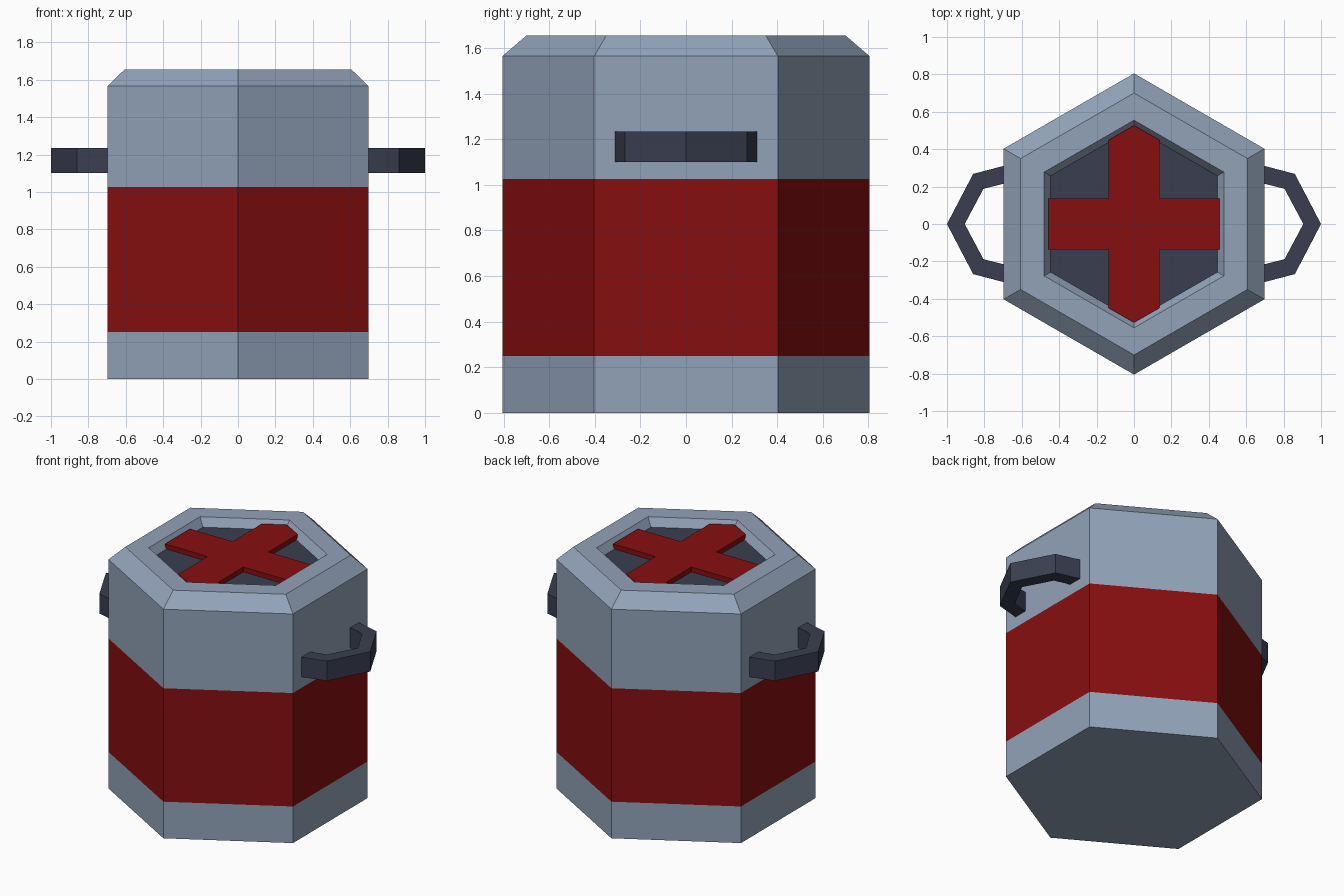
import bpy, bmesh, math

if "Cube" in bpy.data.objects:
    bpy.data.objects.remove(bpy.data.objects["Cube"])


def material(name, rgb):
    m = bpy.data.materials.new(name)
    m.diffuse_color = (*rgb, 1)
    m.use_nodes = True
    m.node_tree.nodes["Principled BSDF"].inputs["Base Color"].default_value = m.diffuse_color
    return m


GREY = material("blue_grey", (0.29, 0.365, 0.485))
RED = material("deep_red", (0.24, 0.0045, 0.005))
DARK = material("dark_slate", (0.041, 0.049, 0.08))


def finish(bm, name, mats):
    bmesh.ops.recalc_face_normals(bm, faces=bm.faces)
    me = bpy.data.meshes.new(name)
    bm.to_mesh(me)
    bm.free()
    for m in mats:
        me.materials.append(m)
    ob = bpy.data.objects.new(name, me)
    bpy.context.collection.objects.link(ob)
    return ob


def prism(name, outline, z0, z1, mat):
    """Extrude a flat outline from z0 up to z1."""
    bm = bmesh.new()
    face = bm.faces.new([bm.verts.new((x, y, z0)) for x, y in outline])
    ext = bmesh.ops.extrude_face_region(bm, geom=[face], use_keep_orig=True)
    for v in ext["geom"]:
        if isinstance(v, bmesh.types.BMVert):
            v.co.z = z1
    return finish(bm, name, [mat])


# Canister body: hexagonal rings (radius, height, material of the band above)
rings = [(0.805, 0, 0), (0.805, 0.25, 1), (0.805, 1.025, 0), (0.805, 1.565, 0),
         (0.70, 1.655, 0), (0.555, 1.655, 0), (0.515, 1.60, 2)]
bm = bmesh.new()
loops = []
for r, z, _ in rings:
    loops.append([bm.verts.new((r * math.cos(math.radians(30 + 60 * i)),
                                r * math.sin(math.radians(30 + 60 * i)), z))
                  for i in range(6)])
for k in range(len(rings) - 1):
    a, b = loops[k], loops[k + 1]
    for i in range(6):
        j = (i + 1) % 6
        bm.faces.new((a[i], a[j], b[j], b[i])).material_index = rings[k][2]
bm.faces.new(loops[0][::-1])
bm.faces.new(loops[-1]).material_index = rings[-1][2]
finish(bm, "canister_body", [GREY, RED, DARK])

# Raised cross on the lid, with pointed ends following the hexagon
w, ex, ey, tip = 0.135, 0.457, 0.45, 0.527
quarter = [(ex, w), (w, w), (w, ey)]
cross = (quarter + [(0, tip)] + [(-x, y) for x, y in quarter[::-1]]
         + [(-x, -y) for x, y in quarter] + [(0, -tip)]
         + [(x, -y) for x, y in quarter[::-1]])
prism("lid_cross", cross, 1.595, 1.633, RED)

# Bent side handles
outer = [(0.68, 0.315), (0.86, 0.268), (1.0, 0)]
inner = [(0.905, 0), (0.805, 0.188), (0.68, 0.22)]
half = outer + inner
for side, name in ((1, "right_handle"), (-1, "left_handle")):
    path = (outer + [(x, -y) for x, y in outer[-2::-1]]
            + [(x, -y) for x, y in inner[:0:-1]] + inner)
    prism(name, [(side * x, y) for x, y in path], 1.10, 1.235, DARK)
